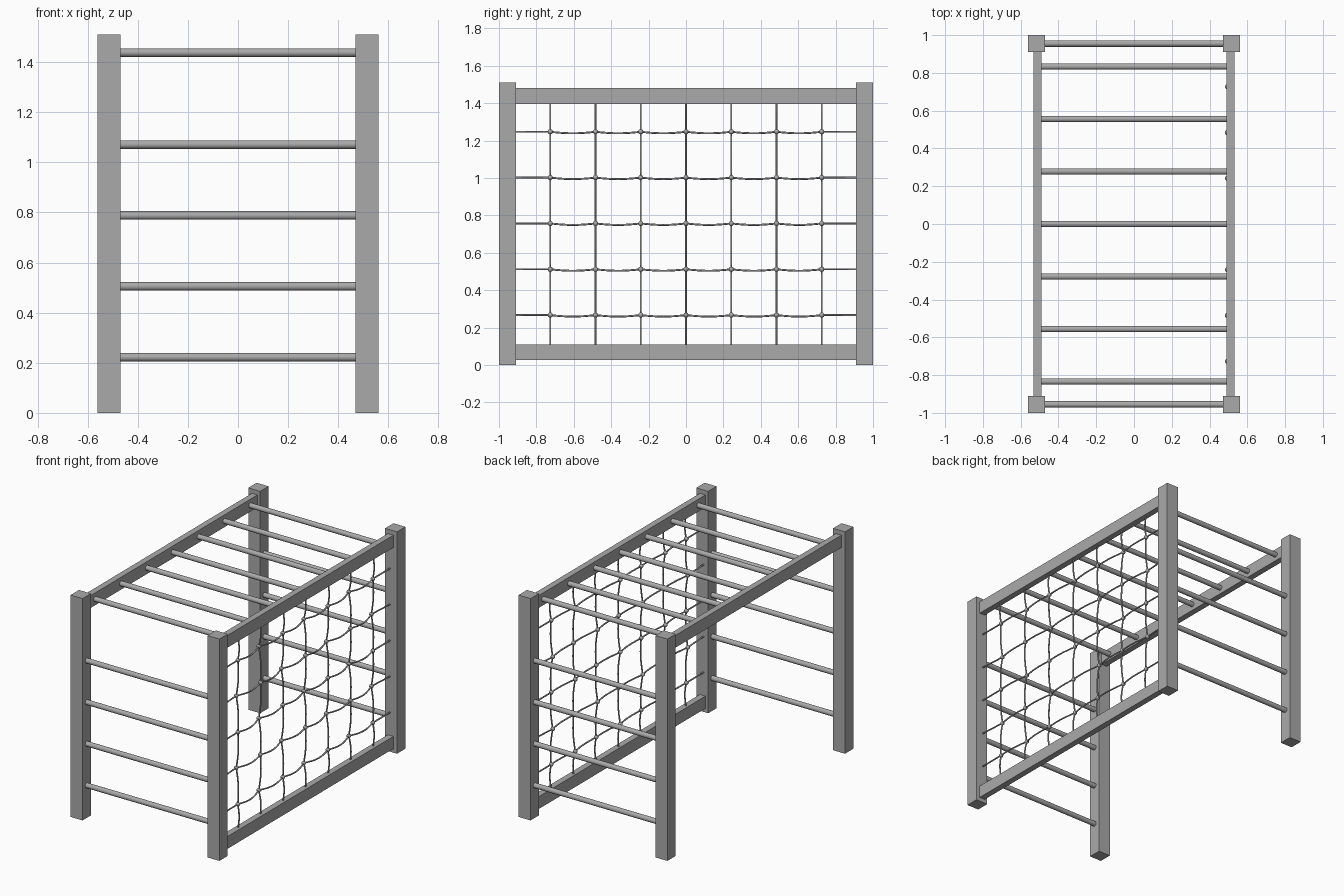
import bpy
import math
from mathutils import Vector

cube = bpy.data.objects.get("Cube")
if cube:
    bpy.data.objects.remove(cube, do_unlink=True)

# One plain grey for the whole frame
grey = bpy.data.materials.new("grey")
grey.use_nodes = True
colour = (0.4, 0.4, 0.4, 1)
grey.diffuse_color = colour
grey.node_tree.nodes["Principled BSDF"].inputs["Base Color"].default_value = colour


def box(name, centre, size):
    bpy.ops.mesh.primitive_cube_add(size=1, location=centre)
    ob = bpy.context.object
    ob.name = name
    ob.scale = size
    bpy.ops.object.transform_apply(location=False, rotation=False, scale=True)
    ob.data.materials.append(grey)


def rung(name, y, z, length):
    bpy.ops.mesh.primitive_cylinder_add(vertices=24, radius=0.017, depth=length,
                                        location=(0, y, z), rotation=(0, math.pi / 2, 0))
    ob = bpy.context.object
    ob.name = name
    bpy.ops.object.shade_smooth_by_angle()
    ob.data.materials.append(grey)


def rope(name, points, radius):
    curve = bpy.data.curves.new(name, "CURVE")
    curve.dimensions = "3D"
    curve.bevel_depth = radius
    curve.bevel_resolution = 2
    curve.use_fill_caps = True
    spline = curve.splines.new("POLY")
    spline.points.add(len(points) - 1)
    for p, co in zip(spline.points, points):
        p.co = (*co, 1)
    curve.materials.append(grey)
    bpy.context.collection.objects.link(bpy.data.objects.new(name, curve))


def sagging(knots, bulge, steps=8):
    """Path through the knots, bowing by the bulge vector between each pair."""
    path = [knots[0]]
    for a, b in zip(knots, knots[1:]):
        for i in range(1, steps + 1):
            t = i / steps
            path.append(a.lerp(b, t) + bulge * math.sin(math.pi * t))
    return path


SIDE, END = 0.515, 0.955

# Corner posts and top rails
for sx, side in ((-1, "right"), (1, "left")):
    for sy, end in ((-1, "front"), (1, "back")):
        box(f"{end}_{side}_post", (sx * SIDE, sy * END, 0.755), (0.09, 0.09, 1.51))
    box(f"{side}_top_rail", (sx * 0.512, 0, 1.438), (0.042, 1.82, 0.084))

# Lower rail under the net
box("left_bottom_rail", (0.512, 0, 0.069), (0.042, 1.82, 0.084))

# End ladders
for sy, end in ((-1, "front"), (1, "back")):
    for i in range(4):
        rung(f"{end}_ladder_rung", sy * END, 0.222 + i * 0.283, 0.95)

# Overhead bars
for i in range(-3, 4):
    rung("overhead_bar", i * 0.278, 1.438, 1.0)

# Climbing net: knots shift slightly in and out along each rope
COLS = [i * 0.242 for i in range(-3, 4)]
ROWS = [0.267 + i * 0.245 for i in range(5)]
NET = 0.507


def knot(c, r):
    return Vector((NET - 0.006 + 0.006 * (-1) ** (c + r), COLS[c], ROWS[r]))


for r, z in enumerate(ROWS):
    knots = [knot(c, r) for c in range(len(COLS))]
    path = sagging(knots, Vector((0.018, 0, -0.008)))
    ends = [Vector((NET, y, z)) for y in (-0.915, 0.915)]
    rope("net_cross_rope", [ends[0]] + path + [ends[1]], 0.005)

for c, y in enumerate(COLS):
    knots = [Vector((NET, y, 0.1))] + [knot(c, r) for r in range(len(ROWS))]
    knots.append(Vector((NET, y, 1.41)))
    rope("net_upright_rope", sagging(knots, Vector((0.01, 0, 0))), 0.005)
    for r in range(len(ROWS)):
        bpy.ops.mesh.primitive_uv_sphere_add(segments=12, ring_count=8, radius=0.014,
                                             location=knot(c, r))
        ob = bpy.context.object
        ob.name = "net_knot"
        bpy.ops.object.shade_smooth()
        ob.data.materials.append(grey)
